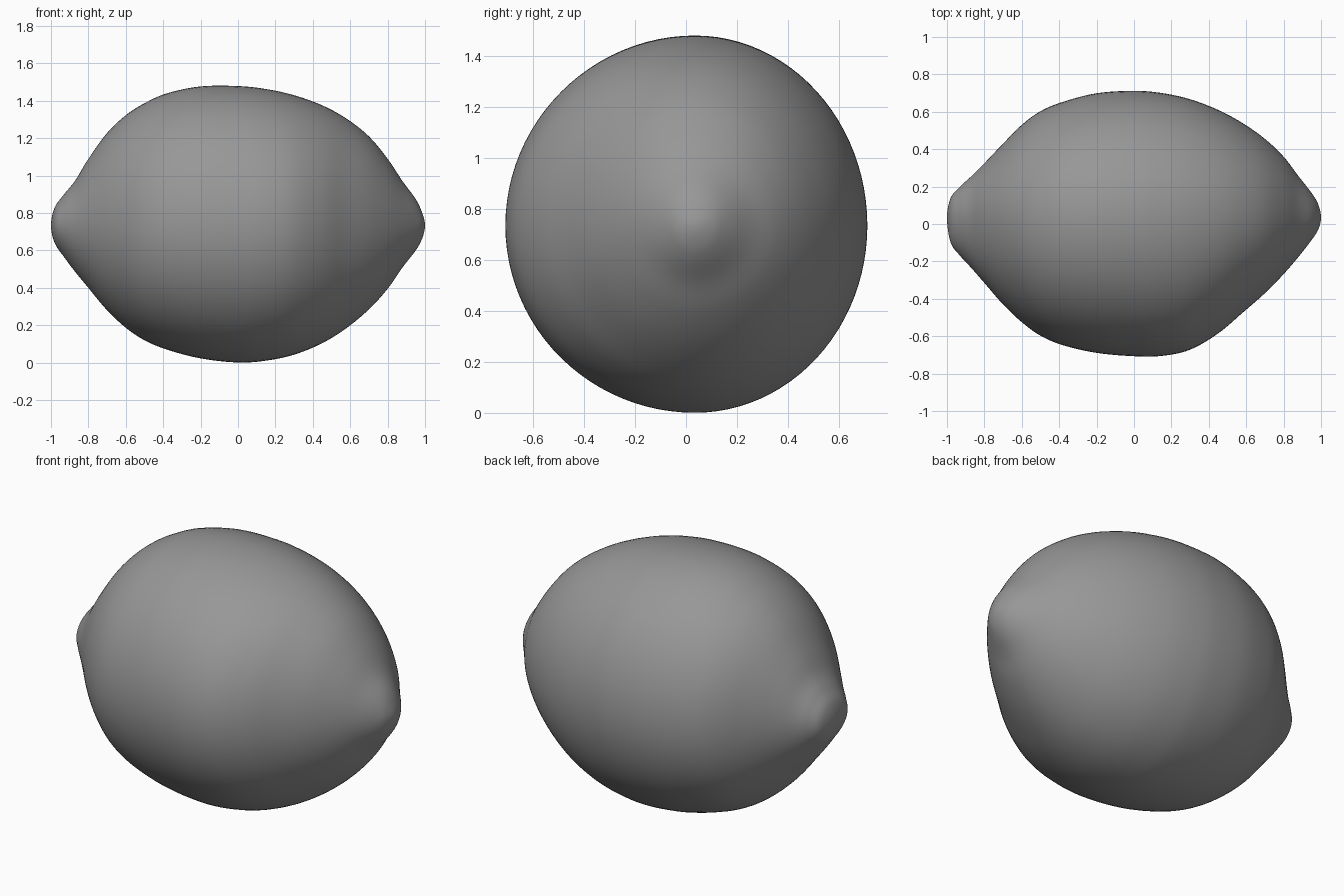
import bpy, bmesh, math

if "Cube" in bpy.data.objects:
    bpy.data.objects.remove(bpy.data.objects["Cube"])

CY, CZ = 0.035, 0.735      # long axis of the fruit
SEG, STEPS = 96, 6

# stations: x, back y, front y, top z, bottom z
stations = [
    (-1.00, CY, CY, CZ, CZ),
    (-0.98, 0.14, -0.10, 0.83, 0.64),
    (-0.93, 0.20, -0.17, 0.90, 0.565),
    (-0.87, 0.255, -0.235, 0.975, 0.485),
    (-0.80, 0.325, -0.315, 1.09, 0.40),
    (-0.70, 0.43, -0.43, 1.228, 0.28),
    (-0.60, 0.53, -0.525, 1.323, 0.187),
    (-0.50, 0.603, -0.597, 1.387, 0.12),
    (-0.38, 0.653, -0.648, 1.44, 0.07),
    (-0.20, 0.699, -0.689, 1.477, 0.023),
    (0.00, 0.712, -0.707, 1.479, 0.001),
    (0.15, 0.70, -0.705, 1.463, 0.011),
    (0.30, 0.667, -0.672, 1.43, 0.043),
    (0.45, 0.61, -0.585, 1.376, 0.104),
    (0.58, 0.54, -0.475, 1.305, 0.185),
    (0.70, 0.455, -0.37, 1.21, 0.285),
    (0.80, 0.36, -0.268, 1.09, 0.395),
    (0.88, 0.255, -0.175, 0.97, 0.51),
    (0.95, 0.165, -0.085, 0.875, 0.60),
    (0.985, 0.105, -0.03, 0.80, 0.665),
    (1.00, CY, CY, CZ, CZ),
]
P = [(x, b - CY, CY - f, t - CZ, CZ - d) for x, b, f, t, d in stations]
# mirrored end points give rounded tips
flip = lambda p: (p[0],) + tuple(-v for v in p[1:])
P = [flip(P[1])] + P + [flip(P[-2])]


def spline(a, b, c, d, t):
    return tuple(0.5 * (2*q + (r - p)*t + (2*p - 5*q + 4*r - s)*t*t
                        + (3*q - p - 3*r + s)*t**3) for p, q, r, s in zip(a, b, c, d))


samples = [spline(*P[i:i + 4], k / STEPS) for i in range(len(P) - 3) for k in range(STEPS)]
samples = samples[1:]

# fruit body: rings lofted along x, closed at both tips
bm = bmesh.new()
rings = []
for x, back, front, top, bottom in samples:
    ring = []
    for k in range(SEG):
        a = 2 * math.pi * k / SEG
        c, s = math.cos(a), math.sin(a)
        y = CY + (back if c > 0 else front) * c
        z = CZ + (top if s > 0 else bottom) * s
        ring.append(bm.verts.new((x, y, z)))
    rings.append(ring)
for r, q in zip(rings, rings[1:]):
    for k in range(SEG):
        n = (k + 1) % SEG
        bm.faces.new((r[k], r[n], q[n], q[k]))
for ring, x in ((rings[0], -1), (rings[-1], 1)):
    tip = bm.verts.new((x, CY, CZ))
    for k in range(SEG):
        bm.faces.new((tip, ring[k], ring[(k + 1) % SEG]))
bmesh.ops.recalc_face_normals(bm, faces=bm.faces)
for f in bm.faces:
    f.smooth = True
mesh = bpy.data.meshes.new("lemon")
bm.to_mesh(mesh)
bm.free()
lemon = bpy.data.objects.new("lemon", mesh)
bpy.context.collection.objects.link(lemon)

# dark grey skin
skin = bpy.data.materials.new("skin")
skin.diffuse_color = (0.31, 0.31, 0.31, 1)
skin.use_nodes = True
skin.node_tree.nodes["Principled BSDF"].inputs["Base Color"].default_value = skin.diffuse_color
mesh.materials.append(skin)
